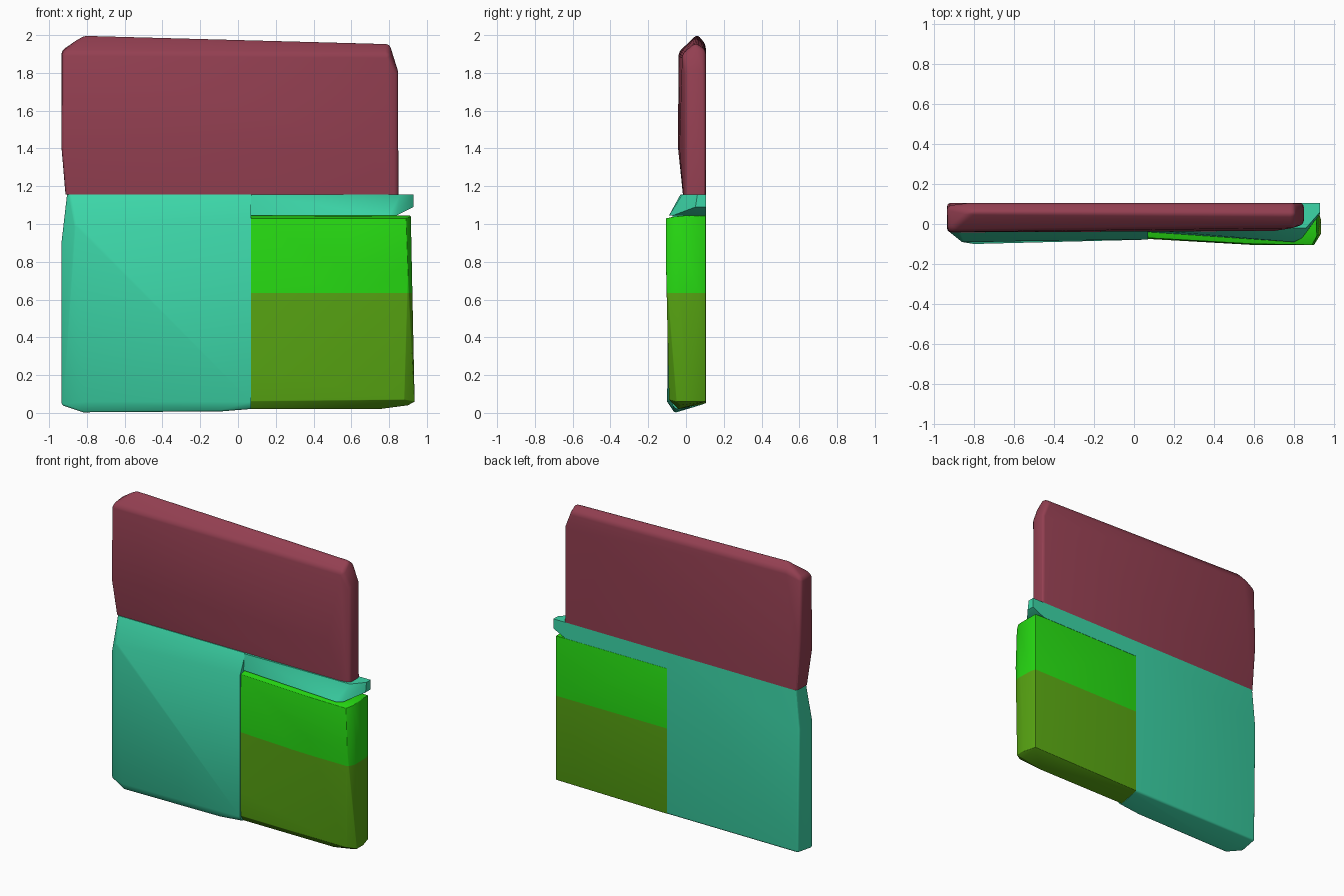
import bpy
import bmesh
from mathutils import Vector

default_cube = bpy.data.objects.get("Cube")
if default_cube:
    bpy.data.objects.remove(default_cube, do_unlink=True)

BACK = 0.105        # shared flat rear plane
SEAM_X = 0.07       # upright seam in the lower half
SEAM_LOW = 0.635    # olive to green
SEAM_MID = 1.045    # green to ledge
SEAM_TOP = 1.155    # ledge to upper panel


def to_linear(value):
    value /= 255
    return value / 12.92 if value < 0.04 else ((value + 0.055) / 1.055) ** 2.4


def make_material(name, red, green, blue):
    material = bpy.data.materials.new(name)
    material.use_nodes = True
    colour = [to_linear(c) for c in (red, green, blue)] + [1]
    material.diffuse_color = colour
    shader = material.node_tree.nodes["Principled BSDF"]
    shader.inputs["Base Color"].default_value = colour
    shader.inputs["Roughness"].default_value = 0.7
    return material


def below(axis, limit):
    """Cut that keeps everything under the limit."""
    normal = Vector((axis == "x", 0, axis == "z"))
    return normal * limit, normal


def above(axis, limit):
    """Cut that keeps everything over the limit."""
    point, normal = below(axis, limit)
    return point, -normal


def make_slab(name, material, points, cuts, rounding):
    """Wrap a convex skin round the points, soften its edges, trim at seams."""
    bm = bmesh.new()
    for point in points:
        bm.verts.new(point)
    hull = bmesh.ops.convex_hull(bm, input=bm.verts)
    loose = set(hull["geom_interior"]) | set(hull["geom_unused"])
    loose = [v for v in loose if isinstance(v, bmesh.types.BMVert)]
    bmesh.ops.delete(bm, geom=loose, context="VERTS")
    bmesh.ops.dissolve_limit(bm, angle_limit=0.02, verts=bm.verts, edges=bm.edges)
    if rounding:
        sharp = [e for e in bm.edges if e.calc_face_angle(0) > 0.5]
        bmesh.ops.bevel(bm, geom=sharp, offset=rounding, segments=3,
                        profile=0.5, affect="EDGES", clamp_overlap=True)
    for point, normal in cuts:
        everything = bm.verts[:] + bm.edges[:] + bm.faces[:]
        bmesh.ops.bisect_plane(bm, geom=everything, plane_co=point,
                               plane_no=normal, clear_outer=True)
        rim = [e for e in bm.edges if e.is_boundary]
        bmesh.ops.holes_fill(bm, edges=rim, sides=0)
    bmesh.ops.recalc_face_normals(bm, faces=bm.faces)
    mesh = bpy.data.meshes.new(name)
    bm.to_mesh(mesh)
    bm.free()
    mesh.materials.append(material)
    slab = bpy.data.objects.new(name, mesh)
    bpy.context.collection.objects.link(slab)
    bpy.ops.object.select_all(action="DESELECT")
    slab.select_set(True)
    bpy.context.view_layer.objects.active = slab
    bpy.ops.object.shade_smooth_by_angle(angle=0.5)


maroon = make_material("maroon", 147, 63, 81)
teal = make_material("teal", 60, 214, 168)
bright_green = make_material("bright green", 38, 217, 18)
olive = make_material("olive green", 87, 164, 18)

# Upper panel with a sloping top and a clipped corner
upper_points = [
    (-.93, -.04, 1.91), (-.935, .09, 1.92), (-.81, .06, 2.005), (-.83, BACK, 1.95),
    (.8, .05, 1.96), (.8, BACK, 1.92), (.8, -.02, 1.9),
    (.85, 0, 1.8), (.85, BACK, 1.8), (.7, -.035, 1.4),
    (-.935, -.042, 1.4), (-.935, BACK, 1.5),
    (-.9, 0, 1), (-.9, BACK, 1), (.85, 0, 1), (.85, BACK, 1),
]
make_slab("upper_panel", maroon, upper_points, [above("z", SEAM_TOP)], 0.02)

# Large lower panel, bulging forward and leaning back near its top
lower_points = [
    (-.82, -.06, 0), (-.1, -.06, .005), (.2, -.05, .03),
    (-.935, -.03, .04), (-.92, BACK, .05), (.2, BACK, .05),
    (-.8, -.1, .06), (.2, -.075, .06),
    (-.86, -.09, 1), (.2, -.075, 1.03),
    (-.935, -.03, .9), (-.93, BACK, .9),
    (-.9, 0, 1.2), (-.9, BACK, 1.2), (.2, 0, 1.2), (.2, BACK, 1.2),
]
make_slab("lower_panel", teal, lower_points,
          [below("x", SEAM_X), below("z", SEAM_TOP)], 0.012)

# Thin ledge flaring forward at its free end
ledge_points = [
    (SEAM_X, -.03, SEAM_TOP), (SEAM_X, BACK, SEAM_TOP),
    (SEAM_X, -.04, SEAM_MID), (SEAM_X, BACK, SEAM_MID),
    (.8, -.09, SEAM_MID), (.84, -.07, SEAM_MID), (.84, BACK, SEAM_MID),
    (.86, -.02, SEAM_TOP), (.93, .06, SEAM_TOP), (.93, BACK, SEAM_TOP),
    (.93, .05, 1.09), (.93, BACK, 1.09),
]
make_slab("ledge", teal, ledge_points, [], 0)

# Small block, split into two coloured halves
block_points = [
    (-.1, -.04, .02), (.75, -.04, .02), (.9, -.03, .04),
    (-.1, BACK, .05), (.91, BACK, .06),
    (-.1, -.065, .06), (.88, -.09, .07), (.935, -.05, .06), (.935, .02, .06),
    (.6, -.105, .75), (.9, -.105, .75),
    (-.1, -.06, 1.03), (.6, -.1, 1.03), (.89, -.105, 1.03), (.915, -.06, 1.04),
    (-.1, 0, SEAM_MID), (-.1, BACK, SEAM_MID),
    (.91, 0, SEAM_MID), (.91, BACK, SEAM_MID),
]
inner = above("x", SEAM_X)
make_slab("block_top", bright_green, block_points,
          [inner, above("z", SEAM_LOW)], 0.012)
make_slab("block_base", olive, block_points,
          [inner, below("z", SEAM_LOW)], 0.012)
